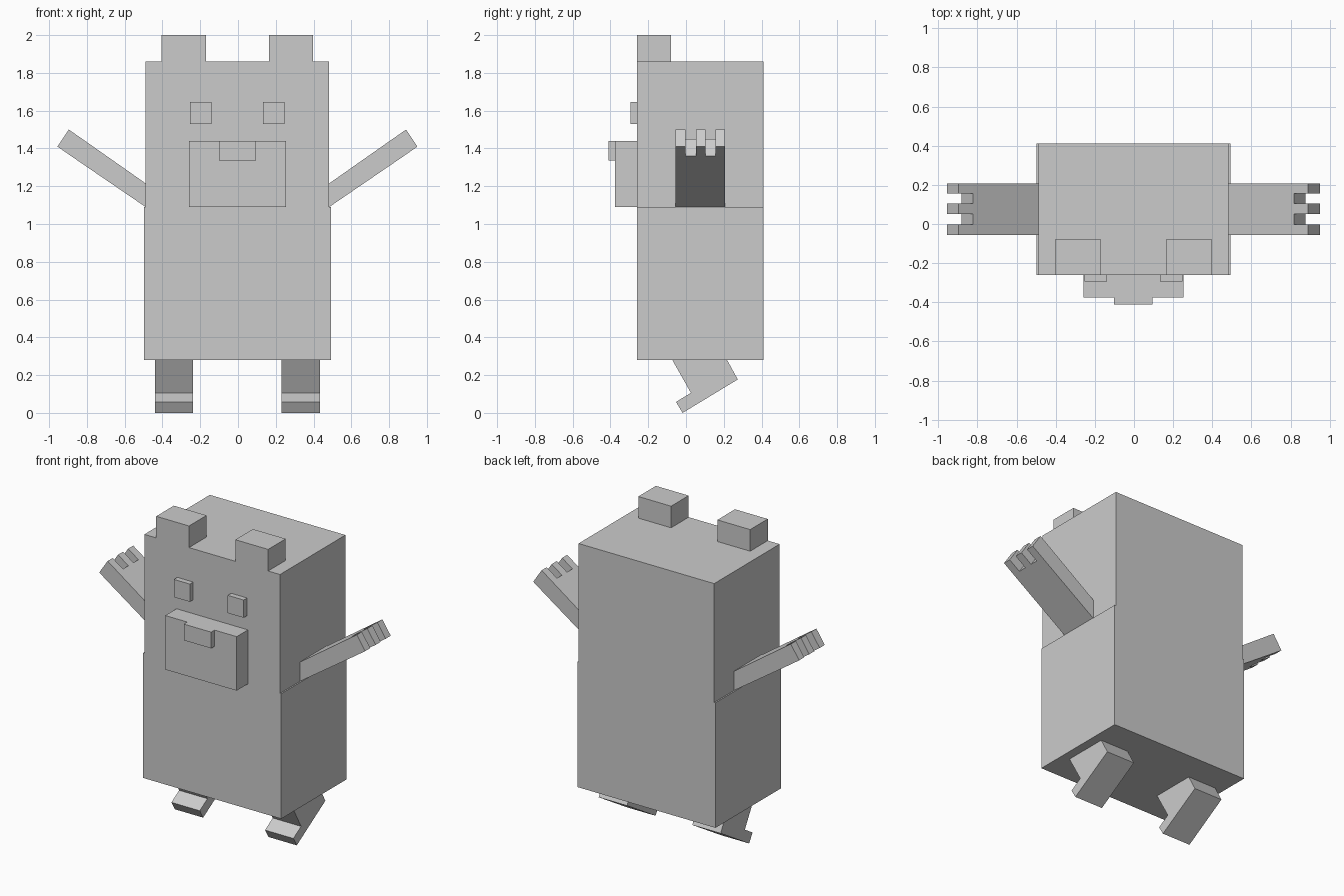
import bpy
import bmesh
from mathutils import Vector

cube = bpy.data.objects.get("Cube")
if cube:
    bpy.data.objects.remove(cube, do_unlink=True)

grey = bpy.data.materials.new("plain grey")
grey.use_nodes = True
colour = (0.6, 0.6, 0.6, 1)
grey.diffuse_color = colour
grey.node_tree.nodes["Principled BSDF"].inputs["Base Color"].default_value = colour

MID = -0.003  # mirror plane shared by all parts


def prism(name, outlines, place, start, end):
    """Extrude flat outlines from start to end; place maps (a, b, depth) to xyz."""
    bm = bmesh.new()
    for outline, lo, hi in [(o, s, e) for o, s, e in zip(outlines, start, end)]:
        rings = [[bm.verts.new(place(a, b, d)) for a, b in outline] for d in (lo, hi)]
        bm.faces.new(rings[0])
        bm.faces.new(rings[1])
        for i in range(len(outline)):
            j = (i + 1) % len(outline)
            bm.faces.new((rings[0][i], rings[0][j], rings[1][j], rings[1][i]))
    bmesh.ops.recalc_face_normals(bm, faces=bm.faces)
    mesh = bpy.data.meshes.new(name)
    bm.to_mesh(mesh)
    bm.free()
    mesh.materials.append(grey)
    obj = bpy.data.objects.new(name, mesh)
    bpy.context.collection.objects.link(obj)
    return obj


def box(name, x, y, z):
    outline = [(x[0], z[0]), (x[1], z[0]), (x[1], z[1]), (x[0], z[1])]
    return prism(name, [outline], lambda a, b, d: (MID + a, d, b), [y[0]], [y[1]])


# Torso, head and muzzle
FRONT, BACK = -0.26, 0.41
box("body", (-0.495, 0.495), (FRONT, BACK), (0.28, 1.09))
box("head", (-0.486, 0.486), (FRONT, BACK), (1.09, 1.86))
box("snout", (-0.256, 0.256), (-0.375, FRONT), (1.09, 1.44))
box("nose", (-0.098, 0.098), (-0.41, -0.375), (1.335, 1.44))

# Arm outline seen from the front, with the claws continuing past the palm
claw = Vector((0.82, 0.57)) * 0.09
tip_low, tip_high = Vector((0.953, 1.41)), Vector((0.893, 1.50))
palm_low, palm_high = tip_low - claw, tip_high - claw
arm = [(0.486, 1.09), palm_low, palm_high, (0.486, 1.215)]
finger = [palm_low, tip_low, tip_high, palm_high]
starts = [-0.055, -0.055, 0.052, 0.155]
ends = [0.207, -0.003, 0.104, 0.207]

# Bent leg outline seen from the side, with the foot pointing forward
leg = [(-0.074, 0.283), (0.026, 0.106), (-0.053, 0.058),
       (-0.018, 0), (0.274, 0.177), (0.216, 0.283)]

# Paired parts on both sides
for side, s in (("left", 1), ("right", -1)):
    box(side + "_ear", (s * 0.166, s * 0.401), (FRONT, -0.08), (1.86, 2.0))
    box(side + "_eye", (s * 0.136, s * 0.25), (-0.295, FRONT), (1.53, 1.645))
    prism(side + "_arm", [arm, finger, finger, finger],
          lambda a, b, d: (MID + s * a, d, b), starts, ends)
    prism(side + "_leg", [leg], lambda a, b, d: (MID + s * d, a, b), [0.234], [0.437])
